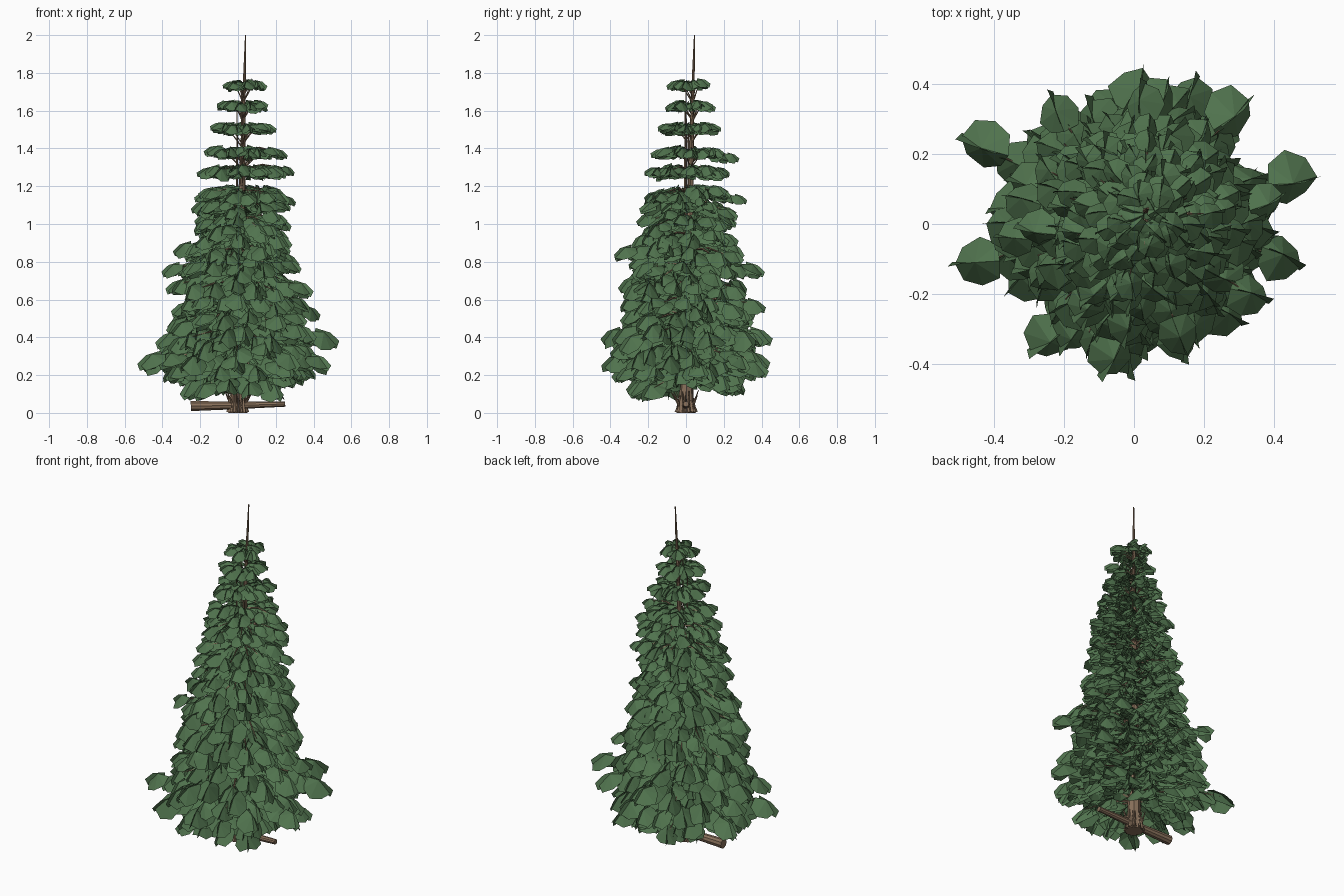
import bpy, bmesh, math, random
from mathutils import Vector, Matrix

if "Cube" in bpy.data.objects:
    bpy.data.objects.remove(bpy.data.objects["Cube"])

random.seed(11)
U = random.uniform


def material(name, rgb):
    m = bpy.data.materials.new(name)
    m.diffuse_color = (*rgb, 1)
    m.use_nodes = True
    m.node_tree.nodes["Principled BSDF"].inputs["Base Color"].default_value = m.diffuse_color
    return m


BARK = material("bark", (0.25, 0.165, 0.105))
GREEN = material("needles", (0.08, 0.17, 0.075))


def finish(bm, name, mat):
    me = bpy.data.meshes.new(name)
    bm.to_mesh(me)
    bm.free()
    ob = bpy.data.objects.new(name, me)
    me.materials.append(mat)
    bpy.context.collection.objects.link(ob)
    return ob


def tube(bm, pts, radii, sides=5):
    pts = [Vector(p) for p in pts]
    rings = []
    for i, p in enumerate(pts):
        d = pts[min(i + 1, len(pts) - 1)] - pts[max(i - 1, 0)]
        q = d.to_track_quat('Z', 'Y')
        rings.append([bm.verts.new(p + q @ Vector((
            radii[i] * math.cos(2 * math.pi * k / sides),
            radii[i] * math.sin(2 * math.pi * k / sides), 0))) for k in range(sides)])
    for a, b in zip(rings, rings[1:]):
        for k in range(sides):
            j = (k + 1) % sides
            bm.faces.new((a[k], a[j], b[j], b[k]))
    bm.faces.new(rings[0][::-1])
    bm.faces.new(rings[-1])


def axis(z):
    t = (z / 2) ** 1.3
    return Vector((0.04 * t, 0.045 * t, z))


# Tented spray of needles: ridge along local x, sides drooping, plus a narrow upright fin
SPRAY = [(0, 0, .25), (.95, 0, -.35), (.7, .6, -.7), (0, .9, -.7), (-.7, .6, -.4),
         (-.9, 0, .05), (-.7, -.6, -.4), (0, -.9, -.7), (.7, -.6, -.7)]
FIN = [(-.6, 0, .35), (.4, 0, .3), (1.1, .08, -.1), (1.05, -.08, -.6), (-.4, 0, -.6)]


def spray(bm, pos, ang, s, pitch):
    m = (Matrix.Translation(pos) @ Matrix.Rotation(ang, 4, 'Z') @
         Matrix.Rotation(pitch, 4, 'Y') @ Matrix.Rotation(U(-.35, .35), 4, 'X'))
    v = [bm.verts.new(m @ (Vector(p) * s * U(.9, 1.1))) for p in SPRAY]
    for i in range(1, 9):
        bm.faces.new((v[0], v[i], v[i % 8 + 1]))
    bm.faces.new([bm.verts.new(m @ (Vector(p) * s)) for p in FIN])


# Trunk with flared foot and bare leader
bm = bmesh.new()
zs = [0, .05, .12, .4, .8, 1.2, 1.5, 1.75, 2]
tube(bm, [axis(z) for z in zs], [.05, .042, .036, .031, .024, .017, .011, .008, .003], 8)
finish(bm, "trunk", BARK)

# Roots and loose bark strips around the foot
bm = bmesh.new()
for k in range(18):
    a = k * 2 * math.pi / 18 + U(-.1, .1)
    c = Vector((math.cos(a), math.sin(a), 0))
    tube(bm, [c * U(.045, .055) + Vector((0, 0, .004)), c * .042 + Vector((0, 0, .05)),
              c * U(.04, .08) + Vector((0, 0, U(.09, .14)))], [.009, .006, .002], 4)
finish(bm, "roots", BARK)

# Log lying across the foot
bm = bmesh.new()
tube(bm, [(-.25, 0, .036), (0, 0, .04), (.25, 0, .047)], [.028, .021, .015], 10)
finish(bm, "log", BARK)

# Tiers: height, outer radius, branch count
TIERS = [(1.75, .113, 8), (1.64, .135, 9), (1.52, .17, 10), (1.395, .2, 10),
         (1.295, .23, 11), (1.18, .25, 12), (1.115, .26, 11), (1.04, .27, 12),
         (.96, .285, 12), (.88, .305, 12), (.79, .325, 12), (.7, .345, 13), (.61, .36, 13),
         (.53, .375, 13), (.44, .4, 13), (.36, .415, 14), (.285, .41, 14), (.205, .33, 12)]
wood, leaf = bmesh.new(), bmesh.new()


def branch(root_z, end, r0):
    o = axis(root_z)
    mid = o.lerp(end, .45) + Vector((0, 0, .025))
    tube(wood, [o, mid, end], [r0, r0 * .7, r0 * .25], 4)


for i, (z, R, n) in enumerate(TIERS):
    s = .041 + .03 * min(1, (1.745 - z) / 1.3)
    low = min(1, max(0, (1.35 - z) / .45))
    for k in range(n):
        a = (k + .5 * (i % 2)) * 2 * math.pi / n + U(-.15, .15)
        d = Vector((math.cos(a), math.sin(a), 0))
        reach = (R - s * .9) * U(.9, 1.06)
        c = axis(z)
        c.y *= .4
        zj = U(-.04, .04) * low
        end = c + d * reach + Vector((0, 0, zj - .03 * low - .012))
        branch(max(.1, z - (.12 if z > 1.3 else .02) * U(.5, 1)), end, .004 + .003 * low)
        m = max(2, round(reach / (s * 1.0)))
        for j in range(m):
            f = 1 - j / m * .85
            side = Vector((-d.y, d.x, 0)) * U(-.4, .4) * s
            p = c + d * reach * f + side
            p.z += zj + U(-.015, .004) - low * (.03 * f * f) + low * U(-.02, .02)
            spray(leaf, p, a + U(-.6, .6), s * U(.9, 1.1), .08 + .3 * low * f + U(-.15, .15))

# Longer stray branches: tip x, y, z
STRAYS = [(-.43, .22, .28), (.45, .12, .41), (-.45, -.11, .29), (.42, -.09, .28),
          (.28, .31, .41), (.01, .38, .42), (.16, .36, .25), (-.22, .32, .58),
          (-.06, -.38, .42), (-.02, -.37, .28), (.13, -.32, .86), (-.24, -.33, .28),
          (.38, .06, .54), (-.34, -.04, .77), (-.32, .07, .68), (-.28, -.02, .88),
          (.02, .35, .77), (.08, .36, .58), (.33, -.2, .67), (.27, .08, 1.13),
          (.04, .28, 1.14), (.22, .03, 1.38), (.04, .24, 1.36), (.26, .04, 1.29),
          (-.36, .0, .4), (.17, .17, 1.27)]
for x, y, z in STRAYS:
    tip = Vector((x, y, z))
    a = math.atan2(y, x)
    s = .083 if z < .5 else .068 if z < .9 else .043
    branch(z, tip, .006)
    for f in (1, .78, .58):
        p = axis(z).lerp(tip, f)
        p.z += .02 * (1 - f)
        spray(leaf, p, a + U(-.3, .3), s * U(.9, 1.02), .25)

# Thin upright twigs beside the upper trunk
for x, y, z0, z1 in [(-.005, -.005, 1.0, 1.62), (.02, 0, 1.2, 1.73), (.035, .012, 1.1, 1.5)]:
    tube(wood, [(x, y, z0), (x, y, z1)], [.006, .003], 4)

finish(wood, "branches", BARK)
finish(leaf, "foliage", GREEN)
